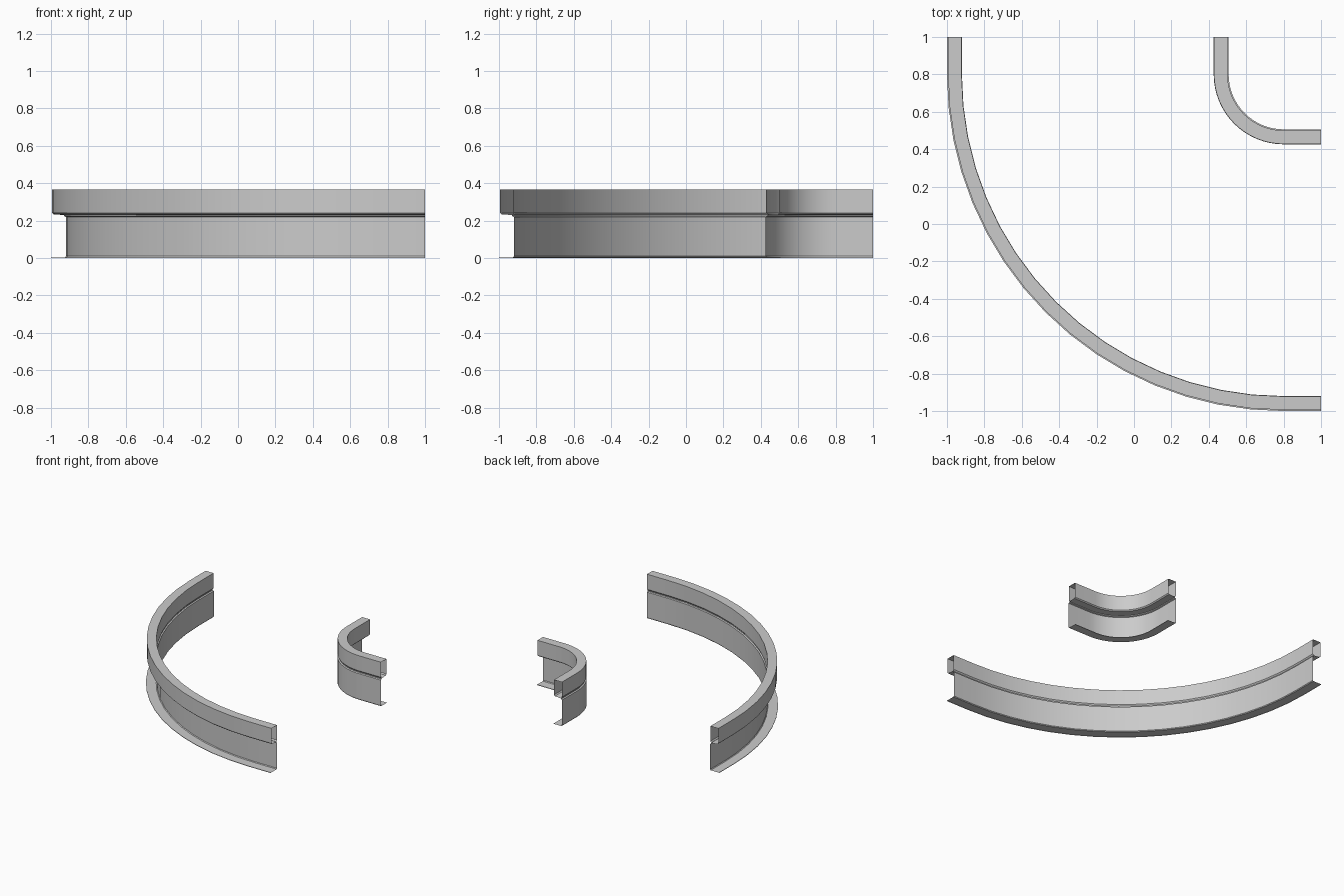
import bpy, bmesh, math

if "Cube" in bpy.data.objects:
    bpy.data.objects.remove(bpy.data.objects["Cube"])

CENTRE = 0.8      # arc centre on x and y
END = 1.0         # straight run-outs stop here
STEPS = 16        # facets per quarter turn

# Thin sheet section: (distance away from the road side, height)
PROFILE = [
    (0.080, 0.000), (0.080, 0.004), (0.005, 0.004), (0.000, 0.010),   # foot flange
    (0.000, 0.220),                                                 # wall
    (0.010, 0.224), (0.010, 0.232), (0.002, 0.242),                   # groove
    (0.002, 0.366), (0.074, 0.366),                                 # hollow top rail
    (0.074, 0.242), (0.066, 0.234), (0.010, 0.230),
]


def path(radius):
    """Straight lead-in, quarter arc, straight lead-out."""
    pts = [(CENTRE - radius, END)]
    for i in range(STEPS + 1):
        a = math.pi + i * math.pi / 2 / STEPS
        pts.append((CENTRE + radius * math.cos(a), CENTRE + radius * math.sin(a)))
    pts.append((END, CENTRE - radius))
    return pts


def barrier(name, road_radius, side):
    """Sweep the section along the bend; side is the direction away from the road."""
    bm = bmesh.new()
    rows = [[bm.verts.new((x, y, z)) for x, y in path(road_radius + side * d)]
            for d, z in PROFILE]
    for r0, r1 in zip(rows, rows[1:]):
        for i in range(len(r0) - 1):
            quad = [r0[i], r0[i + 1], r1[i + 1], r1[i]]
            bm.faces.new(quad if side < 0 else quad[::-1])
    mesh = bpy.data.meshes.new(name)
    bm.to_mesh(mesh)
    bm.free()
    obj = bpy.data.objects.new(name, mesh)
    bpy.context.collection.objects.link(obj)
    bpy.ops.object.select_all(action='DESELECT')
    obj.select_set(True)
    bpy.context.view_layer.objects.active = obj
    bpy.ops.object.shade_smooth_by_angle(angle=math.radians(30))


# Wide barrier on the outside of the bend, tight one on the inside
barrier("outer_barrier", 1.72, 1)
barrier("inner_barrier", 0.374, -1)
